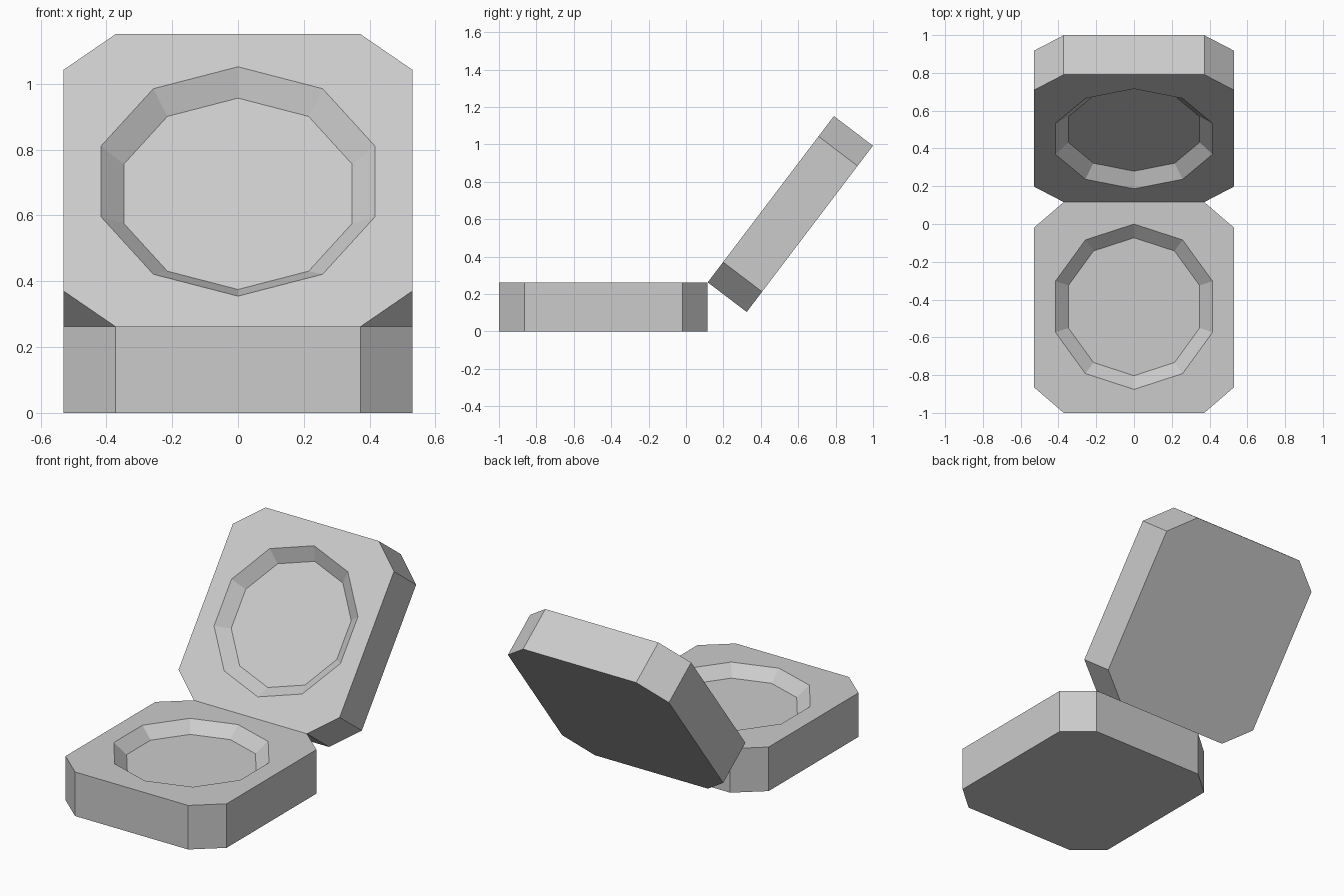
import bpy, bmesh, math
from mathutils import Matrix, Vector

if "Cube" in bpy.data.objects:
    bpy.data.objects.remove(bpy.data.objects["Cube"])

HALF_W, LENGTH, THICK = 0.53, 1.116, 0.262
CHAMFER_X, CHAMFER_Y = 0.158, 0.136
HINGE = Vector((0, 0.116, THICK))


def half_case(name):
    """Chamfered slab with a tapered ten-sided recess; origin on the hinge edge, recess facing +z."""
    bm = bmesh.new()

    def ring(points, z):
        return [bm.verts.new((x, y, z)) for x, y in points]

    def strip(a, b):
        for i in range(10):
            j = (i + 1) % 10
            bm.faces.new((a[i], a[j], b[j], b[i]))

    # Outline clockwise from the middle of the hinge side, right half then mirrored
    inner_x = HALF_W - CHAMFER_X
    right = [(0, 0), (inner_x, 0), (HALF_W, -CHAMFER_Y),
             (HALF_W, -LENGTH + CHAMFER_Y), (inner_x, -LENGTH), (0, -LENGTH)]
    outline = right + [(-x, y) for x, y in right[4:0:-1]]

    def decagon(r):
        return [(r * math.sin(i * math.pi / 5), r * math.cos(i * math.pi / 5) - 0.554)
                for i in range(10)]

    # Rings from the back of the slab to the recess floor
    rings = [ring(outline, -THICK), ring(outline, 0),
             ring(decagon(0.4375), 0), ring(decagon(0.365), -0.062)]
    for a, b in zip(rings, rings[1:]):
        strip(a, b)
    bm.faces.new(rings[0])
    bm.faces.new(rings[-1])
    bmesh.ops.recalc_face_normals(bm, faces=bm.faces)

    mesh = bpy.data.meshes.new(name)
    bm.to_mesh(mesh)
    bm.free()
    obj = bpy.data.objects.new(name, mesh)
    bpy.context.collection.objects.link(obj)
    return obj


# Base lies flat in front of the hinge
base = half_case("case_base")
base.location = HINGE

# Lid is the same shell turned to the back and swung open about the hinge
lid = half_case("case_lid")
swing = Matrix.Rotation(math.radians(52.8), 4, 'X') @ Matrix.Rotation(math.pi, 4, 'Z')
lid.matrix_world = Matrix.Translation(HINGE) @ swing
